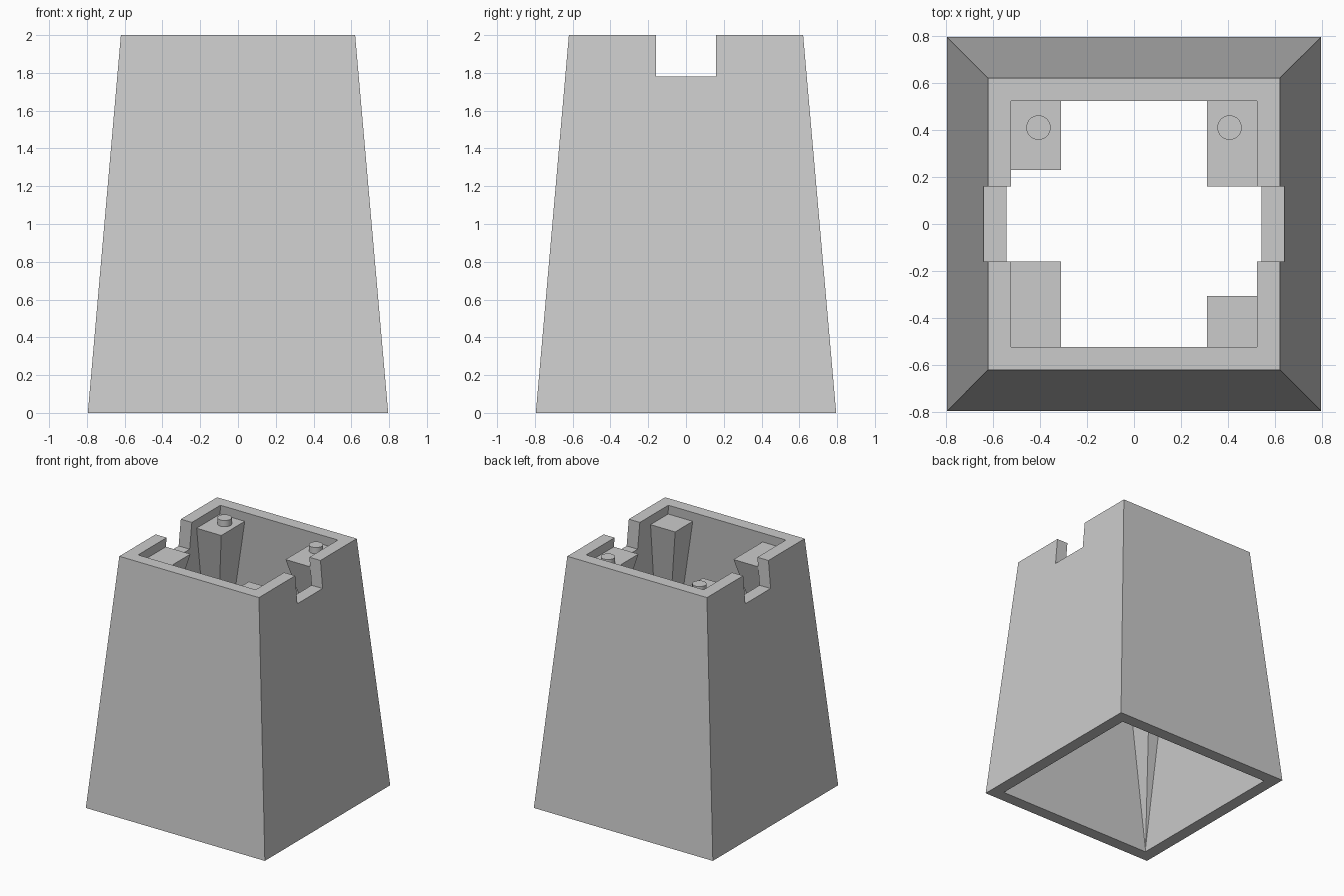
import bpy, bmesh, math

cube = bpy.data.objects.get("Cube")
if cube:
    bpy.data.objects.remove(cube, do_unlink=True)

grey = bpy.data.materials.new("plain_grey")
grey.use_nodes = True
grey.diffuse_color = (0.6, 0.6, 0.6, 1)
grey.node_tree.nodes["Principled BSDF"].inputs["Base Color"].default_value = grey.diffuse_color


def finish(bm, name):
    bmesh.ops.recalc_face_normals(bm, faces=bm.faces)
    mesh = bpy.data.meshes.new(name)
    bm.to_mesh(mesh)
    bm.free()
    mesh.materials.append(grey)
    ob = bpy.data.objects.new(name, mesh)
    bpy.context.collection.objects.link(ob)
    return ob


def square(bm, r, z):
    return [bm.verts.new((sx * r, sy * r, z))
            for sx, sy in ((-1, -1), (1, -1), (1, 1), (-1, 1))]


# Tapered square shell, open at the top and bottom
HEIGHT = 2.0
bm = bmesh.new()
rings = [square(bm, 0.795, 0), square(bm, 0.62, HEIGHT),
         square(bm, 0.522, HEIGHT), square(bm, 0.697, 0)]
for a, b in zip(rings, rings[1:] + rings[:1]):
    for i in range(4):
        j = (i + 1) % 4
        bm.faces.new((a[i], a[j], b[j], b[i]))
shell = finish(bm, "tapered_shell")

# Notches across the left and right rims
bm = bmesh.new()
bmesh.ops.create_cube(bm, size=1)
bmesh.ops.scale(bm, vec=(2, 0.32, 0.44), verts=bm.verts)
bmesh.ops.translate(bm, vec=(0, 0, HEIGHT), verts=bm.verts)
cutter = finish(bm, "notch_cutter")
cutter.hide_render = True
cut = shell.modifiers.new("notches", 'BOOLEAN')
cut.operation = 'DIFFERENCE'
cut.solver = 'EXACT'
cut.object = cutter
bpy.context.view_layer.objects.active = shell
bpy.ops.object.modifier_apply(modifier=cut.name)
bpy.data.objects.remove(cutter, do_unlink=True)

# Corner posts: flat on top, narrowing to a point at the bottom corner
POST_TOP = 1.925


def post(name, sx, sy, inner_y):
    bm = bmesh.new()
    top = [bm.verts.new((sx * x, sy * y, POST_TOP))
           for x, y in ((0.31, inner_y), (0.56, inner_y), (0.56, 0.56), (0.31, 0.56))]
    tip = bm.verts.new((sx * 0.7, sy * 0.7, 0))
    bm.faces.new(top)
    for i in range(4):
        bm.faces.new((top[i], top[(i + 1) % 4], tip))
    return finish(bm, name)


post("back_right_post", -1, 1, 0.23)
post("back_left_post", 1, 1, 0.16)
post("front_right_post", -1, -1, 0.16)
post("front_left_post", 1, -1, 0.305)

# Round pegs on the two back posts
for side, sx in (("right", -1), ("left", 1)):
    bpy.ops.mesh.primitive_cylinder_add(vertices=32, radius=0.052, depth=0.08,
                                        location=(sx * 0.406, 0.41, POST_TOP + 0.01))
    peg = bpy.context.object
    peg.name = f"back_{side}_peg"
    peg.data.materials.append(grey)
    bpy.ops.object.shade_smooth_by_angle(angle=math.radians(35))
